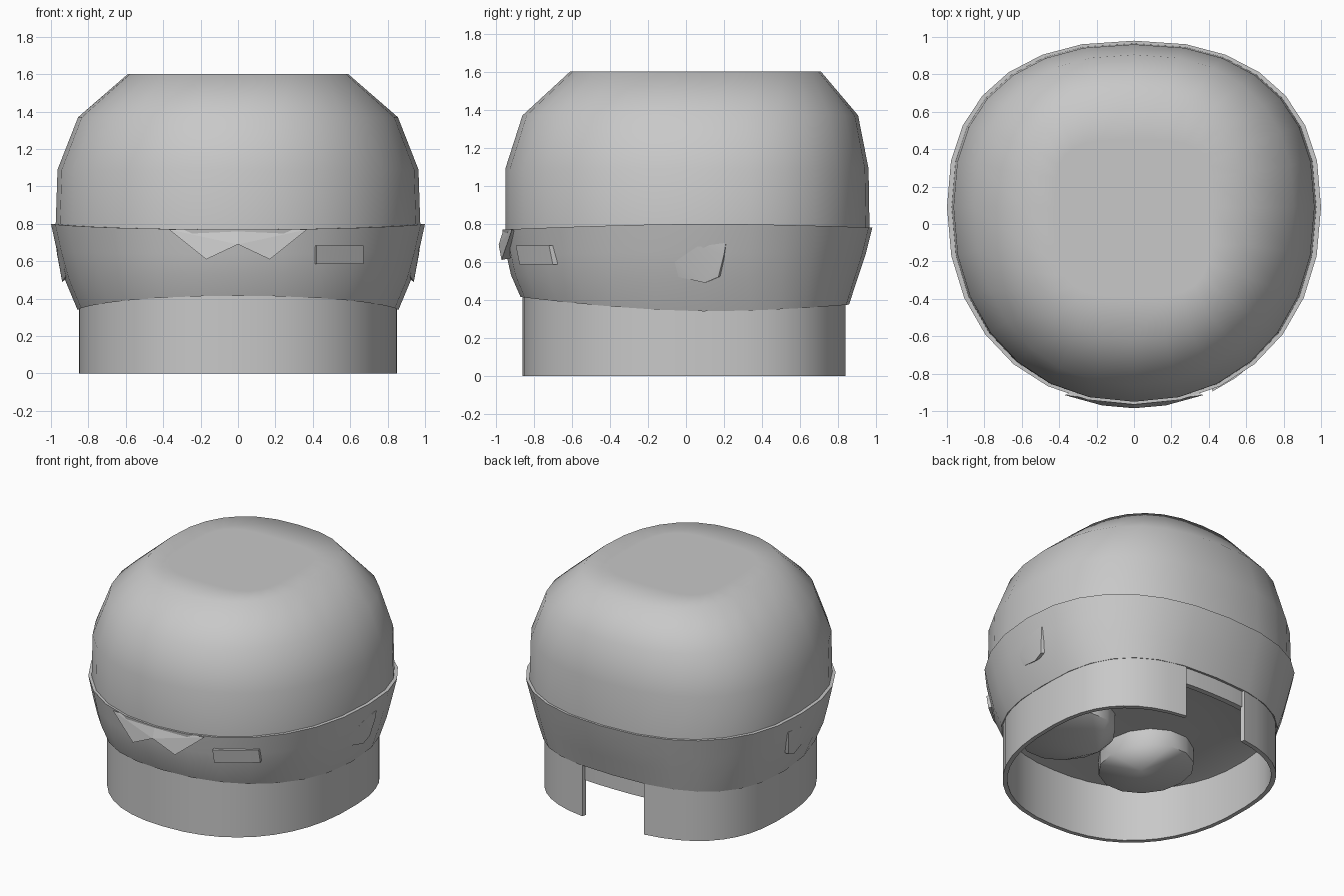
import bpy, bmesh, math

if "Cube" in bpy.data.objects:
    bpy.data.objects.remove(bpy.data.objects["Cube"])

gray = bpy.data.materials.new("neutral_gray")
gray.diffuse_color = (0.58, 0.58, 0.58, 1)
gray.use_nodes = True
gray.node_tree.nodes["Principled BSDF"].inputs["Base Color"].default_value = gray.diffuse_color


def finish(name, bm, angle=None):
    bmesh.ops.recalc_face_normals(bm, faces=bm.faces)
    me = bpy.data.meshes.new(name)
    bm.to_mesh(me)
    bm.free()
    ob = bpy.data.objects.new(name, me)
    bpy.context.collection.objects.link(ob)
    me.materials.append(gray)
    if angle:
        bpy.ops.object.select_all(action='DESELECT')
        ob.select_set(True)
        bpy.context.view_layer.objects.active = ob
        bpy.ops.object.shade_smooth_by_angle(angle=math.radians(angle))
    return ob


def outline(a, sx, yf, yb, pf=2.15, pb=2.35, yc=0.09):
    """Point on a rounded outline with separate front and back depth."""
    c, s = math.cos(a), math.sin(a)
    p = pb if s > 0 else pf
    depth = yb - yc if s > 0 else yc - yf
    x = math.copysign(abs(c) ** (2 / p), c) * sx
    y = yc + math.copysign(abs(s) ** (2 / p), s) * depth
    return x, y


def loft(name, rings, angle, cap_end):
    """Rings: half width, front y, back y, z at front, side, back, exponents."""
    n, bm, loops = 28, bmesh.new(), []
    for sx, yf, yb, zf, zs, zb, pf, pb in rings:
        loop = []
        for i in range(n):
            a = 2 * math.pi * i / n
            x, y = outline(a, sx, yf, yb, pf, pb)
            k = abs(math.sin(a)) ** 1.4
            z = zs + ((zb if math.sin(a) > 0 else zf) - zs) * k
            loop.append(bm.verts.new((x, y, z)))
        loops.append(loop)
    for lo, hi in zip(loops, loops[1:]):
        for i in range(n):
            j = (i + 1) % n
            bm.faces.new((lo[i], lo[j], hi[j], hi[i]))
    bm.faces.new(loops[cap_end])
    return finish(name, bm, angle)


def hull(name, pts, angle=None):
    bm = bmesh.new()
    for p in pts:
        bm.verts.new(p)
    bmesh.ops.convex_hull(bm, input=bm.verts)
    loose = [v for v in bm.verts if not v.link_faces]
    bmesh.ops.delete(bm, geom=loose, context='VERTS')
    return finish(name, bm, angle)


def arc_wall(name, a0, a1, n, z0, z1, inset, thick):
    """Curved upright wall along part of the collar outline."""
    bm, cols = bmesh.new(), []
    for i in range(n + 1):
        a = a0 + (a1 - a0) * i / n
        col = []
        for d, z in ((inset, z0), (inset, z1), (inset + thick, z1), (inset + thick, z0)):
            x, y = outline(a, 0.85 - d, -0.86 + d, 0.85 - d, 2.25, 2.65)
            col.append(bm.verts.new((x, y, z)))
        cols.append(col)
    for p, q in zip(cols, cols[1:]):
        for k in range(4):
            m = (k + 1) % 4
            bm.faces.new((p[k], p[m], q[m], q[k]))
    bm.faces.new(cols[0])
    bm.faces.new(cols[-1])
    return finish(name, bm, 40)


# upper dome with a flat, squarer crown
loft("dome", [
    (0.975, -0.95, 0.965, 0.76, 0.79, 0.77, 2.15, 2.35),
    (0.965, -0.95, 0.96, 1.09, 1.09, 1.09, 2.15, 2.35),
    (0.855, -0.86, 0.905, 1.37, 1.37, 1.37, 2.15, 2.35),
    (0.59, -0.61, 0.71, 1.6, 1.6, 1.6, 2.4, 2.45),
    (0.42, -0.39, 0.45, 1.6, 1.6, 1.6, 3.6, 3.6),
], 60, -1)

# lower shell with underside and projecting rim
loft("lower_shell", [
    (0.45, -0.5, 0.42, 0.43, 0.43, 0.43, 2.2, 2.65),
    (0.80, -0.81, 0.79, 0.42, 0.36, 0.39, 2.25, 2.65),
    (0.858, -0.87, 0.857, 0.415, 0.34, 0.375, 2.25, 2.65),
    (0.925, -0.92, 0.905, 0.53, 0.50, 0.52, 2.2, 2.45),
    (0.967, -0.945, 0.945, 0.64, 0.65, 0.64, 2.15, 2.35),
    (1.0, -0.965, 0.98, 0.77, 0.80, 0.78, 2.15, 2.35),
    (0.95, -0.93, 0.945, 0.77, 0.80, 0.78, 2.15, 2.35),
], 38, 0)

# collar, open at the back, and the recessed strip across the opening
gap = math.pi / 2 - math.acos((0.25 / 0.85) ** (2.65 / 2))
arc_wall("collar", math.pi / 2 + gap, 5 * math.pi / 2 - gap, 40, 0.0, 0.42, 0.0, 0.03)
arc_wall("back_strip", math.pi / 2 - gap - 0.05, math.pi / 2 + gap + 0.05, 6, 0.26, 0.42, 0.02, 0.04)

for side, s in (("left", -1), ("right", 1)):
    # folded front flap
    hull(side + "_front_flap", [
        (s * 0.37, -0.915, 0.77), (s * 0.17, -0.97, 0.61), (0, -0.985, 0.69),
        (s * 0.17, -0.92, 0.62), (0, -0.92, 0.69), (0, -0.96, 0.77), (s * 0.3, -0.88, 0.75)])
    # ear bump, flush at the front and stepped at the back
    hull(side + "_ear_bump", [
        (s * 0.92, -0.04, 0.52), (s * 0.94, 0.1, 0.49), (s * 0.945, 0.17, 0.52),
        (s * 0.968, 0.2, 0.64), (s * 0.972, 0.21, 0.70), (s * 0.973, 0.06, 0.68),
        (s * 0.94, -0.06, 0.6),
        (s * 0.88, 0.02, 0.53), (s * 0.88, 0.2, 0.53), (s * 0.88, 0.12, 0.68)], 50)
    # pointed lump hanging from the underside
    bm = bmesh.new()
    tip = bm.verts.new((s * 0.19, -0.15, 0.18))
    low, top = [], []
    for i in range(14):
        a = 2 * math.pi * i / 14
        x, y = s * (0.34 + 0.3 * math.cos(a)), -0.28 + 0.34 * math.sin(a)
        low.append(bm.verts.new((x, y, 0.31)))
        top.append(bm.verts.new((x, y, 0.43)))
    for i in range(14):
        j = (i + 1) % 14
        bm.faces.new((low[i], low[j], tip))
        bm.faces.new((low[i], low[j], top[j], top[i]))
    finish(side + "_underside_lump", bm, 50)

# raised front patch
patch = []
for x, y in ((0.42, -0.885), (0.54, -0.815), (0.67, -0.71)):
    for z in (0.585, 0.685):
        dy = -0.01 if z > 0.6 else 0.01
        patch += [(x, y + dy, z), (x - 0.02, y + 0.07, z)]
hull("front_patch", patch, 30)
